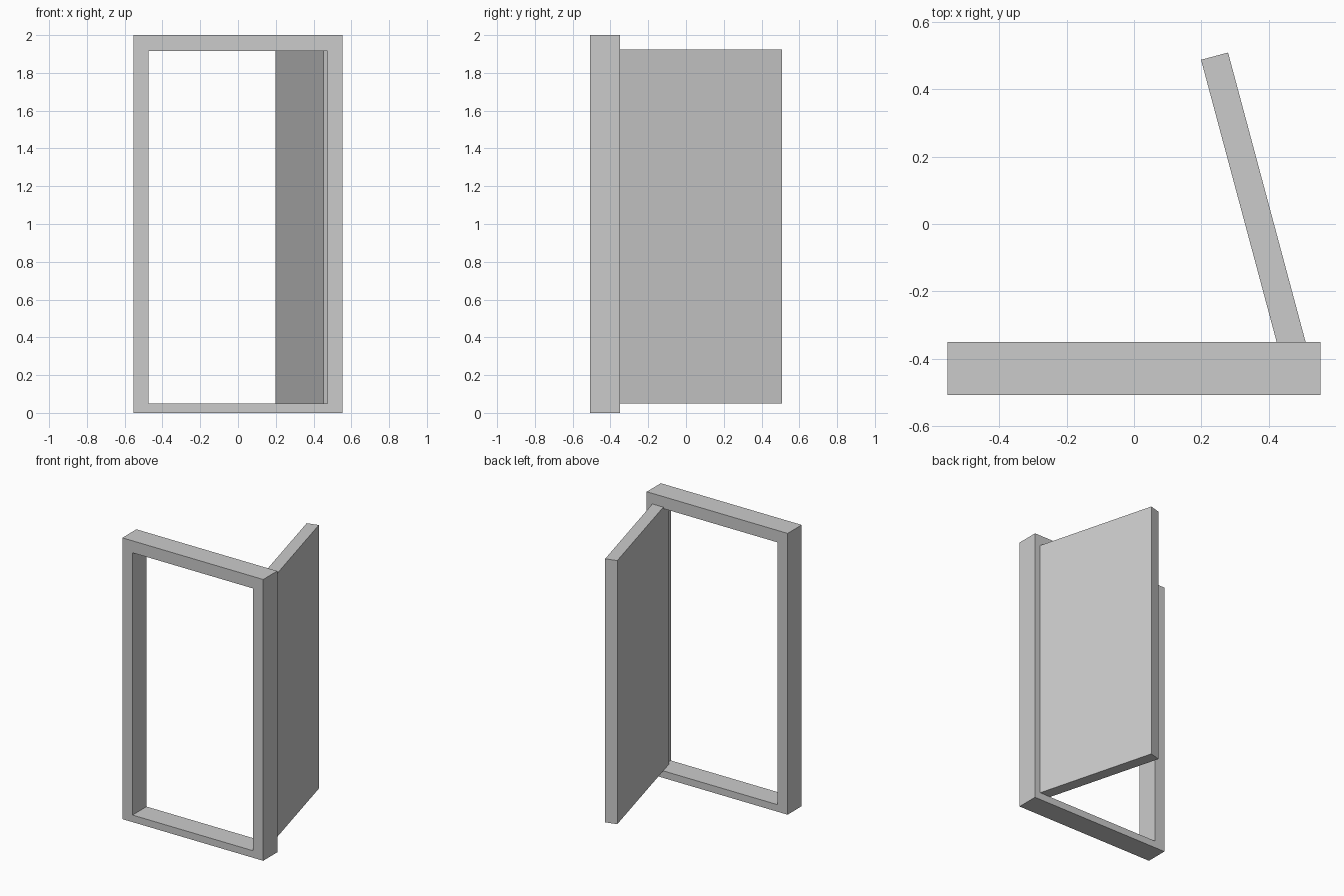
import bpy, bmesh, math
from mathutils import Matrix

if "Cube" in bpy.data.objects:
    bpy.data.objects.remove(bpy.data.objects["Cube"])


def make_object(name, bm):
    bmesh.ops.recalc_face_normals(bm, faces=bm.faces)
    mesh = bpy.data.meshes.new(name)
    bm.to_mesh(mesh)
    bm.free()
    obj = bpy.data.objects.new(name, mesh)
    bpy.context.collection.objects.link(obj)
    return obj


def rect(bm, x, z0, z1, y):
    return [bm.verts.new(p) for p in ((-x, y, z0), (x, y, z0), (x, y, z1), (-x, y, z1))]


# Door frame: rectangular ring with sill, jambs and header
FRONT, BACK = -0.508, -0.35
bm = bmesh.new()
loops = [rect(bm, 0.554, 0, 2, FRONT), rect(bm, 0.554, 0, 2, BACK),
         rect(bm, 0.474, 0.05, 1.915, BACK), rect(bm, 0.474, 0.05, 1.915, FRONT)]
for i in range(4):
    a, b = loops[i], loops[(i + 1) % 4]
    for j in range(4):
        k = (j + 1) % 4
        bm.faces.new((a[j], a[k], b[k], b[j]))
make_object("door_frame", bm)

# Door panel: flat slab swung open, its hinge edge set into the right jamb
LENGTH, THICK, Z0, Z1 = 0.977, 0.083, 0.051, 1.925
bm = bmesh.new()
bmesh.ops.create_cube(bm, size=1)
bmesh.ops.scale(bm, vec=(THICK, LENGTH, Z1 - Z0), verts=bm.verts)
bmesh.ops.translate(bm, vec=(THICK / 2, LENGTH / 2, (Z0 + Z1) / 2), verts=bm.verts)
door = make_object("door_panel", bm)
door.matrix_world = Matrix.Translation((0.452, -0.456, 0)) @ Matrix.Rotation(math.radians(15), 4, 'Z')
